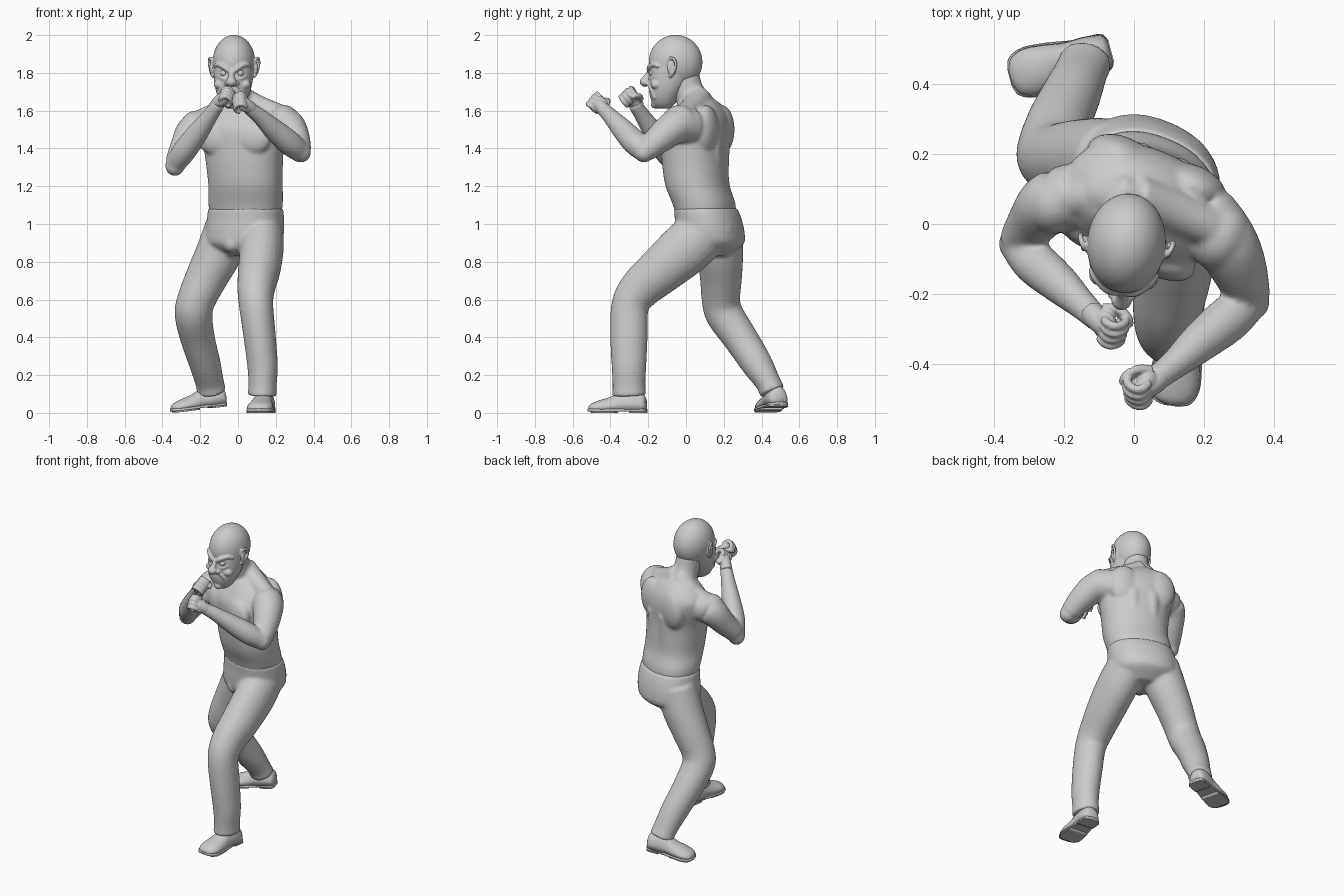
import bpy, bmesh, math
from mathutils import Vector, Matrix

YAW = math.radians(-22)      # body is turned, left side forward


def spline(rows, n=5):
    """Catmull-Rom through tuples of any length."""
    out = []
    for i in range(len(rows) - 1):
        p = [rows[max(0, min(len(rows) - 1, i + k))] for k in (-1, 0, 1, 2)]
        for s in range(n):
            t = s / n
            out.append([0.5 * (2 * b + (c - a) * t + (2 * a - 5 * b + 4 * c - d) * t * t
                               + (3 * b - a - 3 * c + d) * t ** 3) for a, b, c, d in zip(*p)])
    return out + [list(rows[-1])]


def skin(bm, rings):
    vs = [[bm.verts.new(p) for p in r] for r in rings]
    n = len(vs[0])
    for a, b in zip(vs, vs[1:]):
        for i in range(n):
            bm.faces.new((a[i], a[(i + 1) % n], b[(i + 1) % n], b[i]))
    bm.faces.new(vs[0][::-1])
    bm.faces.new(vs[-1])


def limb(bm, rows, n=24):
    """Tube through (x, y, z, r[, r2]); r is the sideways radius."""
    pts = spline([r if len(r) == 5 else (*r, r[3]) for r in rows])
    P = [Vector(p[:3]) for p in pts]
    rings = []
    for i, p in enumerate(pts):
        t = (P[min(i + 1, len(P) - 1)] - P[max(i - 1, 0)]).normalized()
        ref = Vector((1, 0, 0)) if abs(t.x) < 0.9 else Vector((0, 0, 1))
        a = (ref - t * t.dot(ref)).normalized()
        b = t.cross(a)
        rings.append([P[i] + a * p[3] * math.cos(k * math.tau / n) + b * p[4] * math.sin(k * math.tau / n)
                      for k in range(n)])
    skin(bm, rings)


def slices(bm, rows, yaw=0.0, e=0.9, n=48):
    """Stack of level rounded sections (x, y, z, half width, half depth)."""
    rot = Matrix.Rotation(yaw, 3, 'Z')
    rings = []
    for x, y, z, a, b in spline(rows):
        ring = []
        for k in range(n):
            c, s = math.cos(k * math.tau / n), math.sin(k * math.tau / n)
            ring.append(Vector((x, y, z)) + rot @ Vector((a * math.copysign(abs(c) ** e, c),
                                                          b * math.copysign(abs(s) ** e, s), 0)))
        rings.append(ring)
    skin(bm, rings)


def blob(bm, loc, rad, yaw=0.0, tilt=0.0, seg=32):
    m = (Matrix.Translation(loc) @ Matrix.Rotation(yaw, 4, 'Z') @ Matrix.Rotation(tilt, 4, 'Y')
         @ Matrix.Diagonal((*rad, 1)))
    bmesh.ops.create_uvsphere(bm, u_segments=seg, v_segments=seg // 2, radius=1, matrix=m)


def finish(name, bm, voxel=None, smooth=4):
    bmesh.ops.recalc_face_normals(bm, faces=bm.faces)
    for f in bm.faces:
        f.smooth = True
    me = bpy.data.meshes.new(name)
    bm.to_mesh(me)
    bm.free()
    ob = bpy.data.objects.new(name, me)
    bpy.context.collection.objects.link(ob)
    if voxel:
        r = ob.modifiers.new("fuse", 'REMESH')
        r.mode, r.voxel_size, r.use_smooth_shade = 'VOXEL', voxel, True
        s = ob.modifiers.new("soften", 'SMOOTH')
        s.factor, s.iterations = 0.5, smooth


def chest(u, v, z):
    """Point in the turned chest frame."""
    p = Matrix.Rotation(YAW, 3, 'Z') @ Vector((u, v, 0))
    return (p.x + 0.025, p.y + 0.05, z)


# upper body: trunk, neck, muscles and arms fused together
bm = bmesh.new()
slices(bm, [(.04, .11, 1.0, .18, .14), (.04, .097, 1.1, .199, .155), (.04, .062, 1.2, .199, .16),
            (.035, .05, 1.3, .204, .164), (.03, .045, 1.4, .215, .165), (.02, .05, 1.5, .23, .168),
            (.01, .065, 1.57, .215, .145), (.0, .07, 1.63, .15, .11), (0, .06, 1.67, .07, .075)], YAW)
limb(bm, [(0, .07, 1.56, .09), (-.005, .045, 1.64, .084), (-.013, .008, 1.71, .076, .083),
          (-.02, -.015, 1.79, .078, .084)])
for s in (-1, 1):
    blob(bm, chest(s * .1, -.122, 1.455), (.108, .052, .092), YAW)
    blob(bm, chest(s * .11, .105, 1.5), (.1, .062, .13), YAW)
    limb(bm, [(*chest(s * .05, .108, 1.1), .05), (*chest(s * .055, .115, 1.25), .048),
              (*chest(s * .06, .12, 1.45), .05)])
limb(bm, [(0, .07, 1.67, .07), (.1, .04, 1.62, .065), (.22, -.01, 1.58, .055)])
limb(bm, [(0, .07, 1.66, .07), (-.1, .085, 1.59, .065), (-.2, .07, 1.55, .055)])
# left arm
blob(bm, (.245, -.035, 1.53), (.085, .1, .1), YAW)
limb(bm, [(.2, .02, 1.52, .1), (.26, -.05, 1.52, .092), (.3, -.13, 1.46, .08), (.33, -.212, 1.388, .06)])
blob(bm, (.333, -.222, 1.38), (.054, .053, .055))
limb(bm, [(.337, -.212, 1.375, .054), (.27, -.27, 1.43, .066), (.19, -.335, 1.5, .058),
          (.115, -.4, 1.57, .043), (.05, -.45, 1.62, .036)])
# right arm
blob(bm, (-.225, .06, 1.505), (.08, .09, .095), YAW)
limb(bm, [(-.17, .08, 1.52, .095), (-.24, .06, 1.49, .088), (-.285, .01, 1.41, .074), (-.328, -.05, 1.33, .058)])
blob(bm, (-.334, -.056, 1.308), (.052, .052, .054))
limb(bm, [(-.337, -.05, 1.31, .052), (-.285, -.108, 1.385, .063), (-.215, -.168, 1.48, .057),
          (-.15, -.228, 1.57, .043), (-.1, -.275, 1.64, .036)])
finish("upper_body", bm, .009, 9)

# trousers: pelvis and both legs
bm = bmesh.new()
slices(bm, [(.04, .103, 1.085, .201, .156), (.04, .117, 1.03, .206, .166), (.035, .127, .95, .209, .174),
            (.03, .13, .89, .19, .165), (.03, .12, .83, .11, .09)], YAW)
blob(bm, (-.03, .02, .895), (.05, .055, .05))
for x, y in ((-.045, .19), (.115, .155)):
    blob(bm, (x, y, .965), (.11, .11, .11))
limb(bm, [(.125, .12, .98, .115, .135), (.125, .0, .87, .117, .142), (.112, -.13, .757, .112, .127),
          (.096, -.24, .66, .1, .112), (.096, -.295, .57, .091, .1), (.113, -.302, .42, .086, .1),
          (.13, -.302, .25, .081, .092), (.13, -.302, .15, .075, .087), (.128, -.3, .09, .078, .091)])
limb(bm, [(-.05, .17, .98, .125), (-.1, .18, .85, .123), (-.165, .185, .72, .112), (-.22, .185, .6, .102),
          (-.235, .205, .52, .1), (-.215, .285, .4, .092), (-.175, .375, .26, .083), (-.15, .435, .16, .076, .067),
          (-.14, .458, .11, .078, .069)])
finish("trousers", bm, .009, 9)


def shoe(name, heel, toe, lift):
    """Shoe between heel and toe points on the ground."""
    h, t = Vector((*heel, 0)), Vector((*toe, 0))
    d = t - h
    side = Vector((-d.y, d.x, 0)).normalized()
    bm = bmesh.new()

    def part(rows, base, power=.8, n=24):
        rings = []
        for u, w, top in spline(rows, 4):
            ring = []
            for k in range(n):
                c, s = math.cos(k * math.tau / n), math.sin(k * math.tau / n)
                z = base + (top - base) * max(0, s) ** power + lift * (1 - u)
                ring.append(h + d * u + side * (w * c) + Vector((0, 0, z)))
            rings.append(ring)
        skin(bm, rings)
    part([(0, .03, .07), (.05, .05, .1), (.22, .058, .125), (.42, .057, .115), (.62, .066, .085),
          (.82, .069, .066), (.95, .052, .05), (1, .02, .035)], .018)
    part([(-.01, .03, .022), (.06, .055, .024), (.3, .056, .026), (.6, .07, .024), (.83, .073, .024),
          (.97, .054, .024), (1.01, .02, .022)], .008, .3)
    part([(-.01, .03, .014), (.05, .054, .014), (.28, .055, .014)], 0, .2)
    part([(.52, .06, .014), (.83, .07, .014), (.95, .048, .014)], 0, .2)
    finish(name, bm)


shoe("left_shoe", (.148, -.21), (.108, -.515), 0)
shoe("right_shoe", (-.068, .493), (-.352, .418), .035)


def fist(name, centre, aim, palm):
    """Closed hand: palm block, four curled fingers and a thumb."""
    c, d = Vector(centre), Vector(aim).normalized()
    n = Vector(palm)
    n = (n - d * n.dot(d)).normalized()
    s = d.cross(n)
    if s.z < 0:
        s = -s
    at = lambda a, b, k: c + d * a + n * b + s * k
    bm = bmesh.new()
    m = Matrix((d, n, s)).transposed().to_4x4()
    bmesh.ops.create_uvsphere(bm, u_segments=20, v_segments=14, radius=1,
                              matrix=Matrix.Translation(c) @ m @ Matrix.Diagonal((.05, .03, .046, 1)))
    limb(bm, [(*at(-.07, -.002, 0), .033), (*at(-.03, -.004, 0), .034), (*at(.01, -.004, 0), .03)])
    for i in range(4):
        k = (i - 1.5) * .0235
        f = .004 - .004 * abs(i - 2)
        limb(bm, [(*at(a + f, b, k), r) for a, b, r in
                  ((.01, -.018, .011), (.04, -.018, .0135), (.056, .0, .0125), (.05, .03, .0125),
                   (.028, .042, .0115), (.004, .036, .01))], 10)
    limb(bm, [(*at(-.03, .01, .035), .016), (*at(.005, .034, .05), .014), (*at(.035, .05, .036), .013),
              (*at(.045, .054, .012), .011)], 10)
    finish(name, bm, .0042, 1)


fist("left_fist", (.037, -.463, 1.632), (-.5, -.42, .4), (-1, .3, -.3))
fist("right_fist", (-.083, -.288, 1.662), (.45, -.45, .5), (1, .2, -.5))

# head, modelled straight then turned a little
turn = Matrix.Translation((-.022, -.06, 0)) @ Matrix.Rotation(math.radians(-5), 4, 'Z') @ Matrix.Translation((0, .06, 0))
bm = bmesh.new()
blob(bm, (0, -.055, 1.857), (.112, .142, .144), seg=72)
slices(bm, [(0, -.06, 1.86, .108, .128), (0, -.08, 1.79, .105, .115), (0, -.095, 1.73, .097, .1),
            (0, -.11, 1.68, .082, .082), (0, -.118, 1.635, .058, .058), (0, -.122, 1.612, .032, .036)])
blob(bm, (0, -.165, 1.634), (.03, .022, .022))                          # chin
limb(bm, [(0, -.185, 1.82, .012), (0, -.205, 1.785, .015), (0, -.222, 1.757, .022)])
blob(bm, (0, -.218, 1.752), (.029, .028, .025))                         # nose
for s in (-1, 1):
    blob(bm, (s * .026, -.2, 1.745), (.015, .018, .014))                # nostril
    blob(bm, (s * .066, -.152, 1.738), (.032, .03, .026))               # cheekbone
    limb(bm, [(s * .012, -.194, 1.808, .012), (s * .04, -.19, 1.83, .014), (s * .075, -.163, 1.845, .012),
              (s * .095, -.135, 1.832, .009)])                          # brow
    limb(bm, [(s * .018, -.19, 1.775, .007), (s * .045, -.185, 1.768, .008), (s * .075, -.162, 1.785, .007)])
    limb(bm, [(s * .03, -.196, 1.735, .008), (s * .055, -.176, 1.705, .01), (s * .06, -.158, 1.665, .01)])
    for z in (1.875, 1.9):                                              # forehead folds
        limb(bm, [(s * .002, -.183 + (z - 1.875) * .5, z - .006, .007), (s * .04, -.172 + (z - 1.875) * .5, z, .007),
                  (s * .07, -.15 + (z - 1.875) * .5, z, .005)])
    blob(bm, (s * .114, -.066, 1.826), (.012, .024, .042), s * .35)     # ear
    limb(bm, [(s * .106, -.085, 1.845, .008), (s * .121, -.075, 1.876, .008), (s * .131, -.052, 1.872, .008),
              (s * .131, -.043, 1.84, .008), (s * .121, -.057, 1.8, .008), (s * .108, -.078, 1.78, .009)], 10)
lip = [(.046 * math.cos(a), -.187 + 11 * (.046 * math.cos(a)) ** 2 + .014 * max(0, -math.sin(a)),
        1.672 + .027 * math.sin(a), .009) for a in [i * math.tau / 14 for i in range(15)]]
limb(bm, lip, 10)
bm.transform(turn)
finish("head", bm, .0045, 2)

# eyes and teeth
for s, label in ((-1, "right_eye"), (1, "left_eye")):
    bm = bmesh.new()
    blob(bm, (s * .042, -.17, 1.798), (.023, .023, .021))
    bm.transform(turn)
    finish(label, bm)
bm = bmesh.new()
for i in range(7):
    x = (i - 3) * .0115
    for z, y in ((1.684, -.185), (1.659, -.177)):
        blob(bm, (x, y + 11 * x * x, z), (.0058, .008, .011), seg=16)
bm.transform(turn)
finish("teeth", bm)
